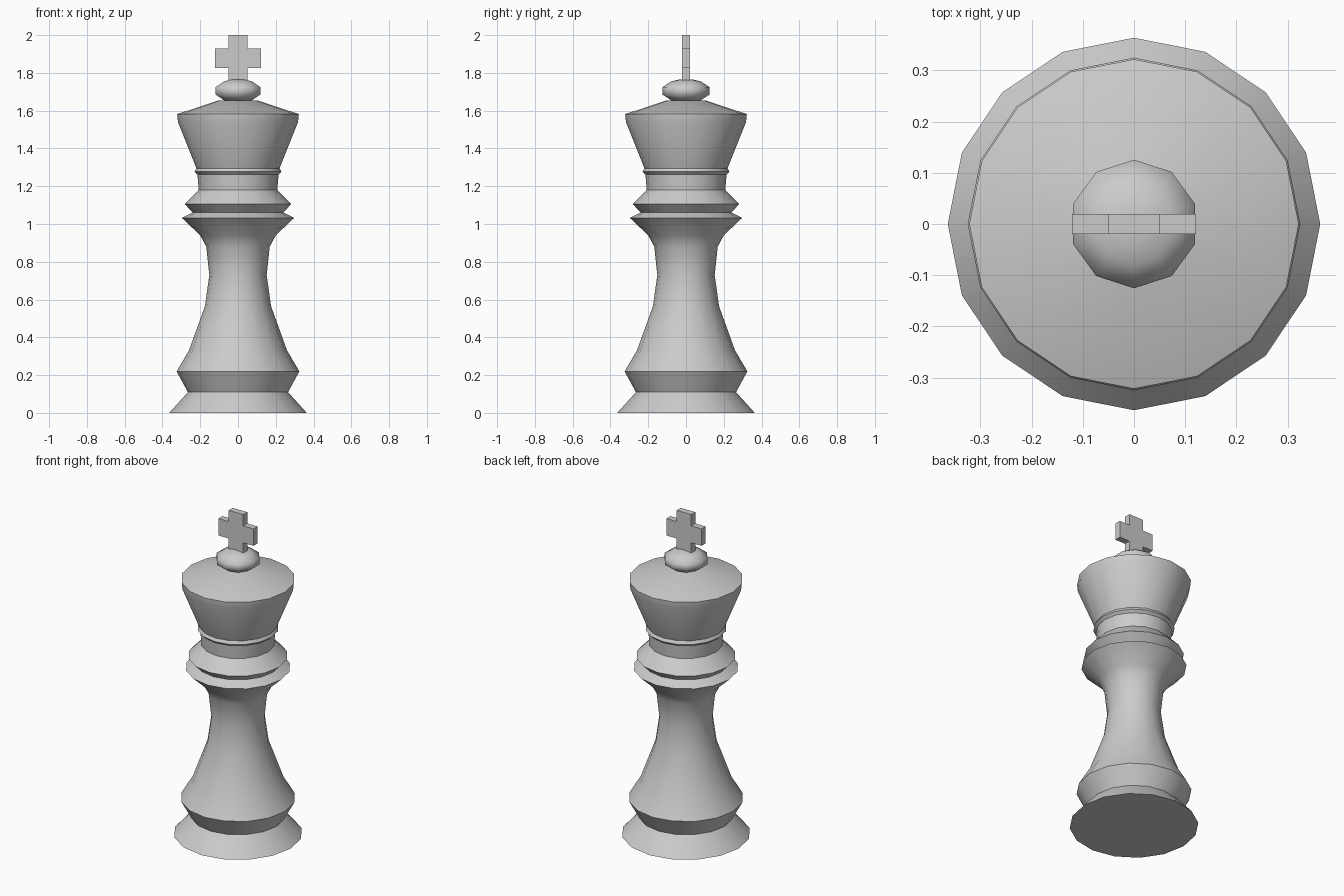
import bpy
import bmesh
import math

cube = bpy.data.objects.get("Cube")
if cube:
    bpy.data.objects.remove(cube, do_unlink=True)

grey = bpy.data.materials.new("plain grey")
grey.use_nodes = True
GREY = (0.6, 0.6, 0.6, 1)
grey.diffuse_color = GREY
grey.node_tree.nodes["Principled BSDF"].inputs["Base Color"].default_value = GREY


def finish(name, bm, angle=None):
    """Turn a bmesh into a named grey object, smooth below the given angle."""
    bmesh.ops.recalc_face_normals(bm, faces=bm.faces)
    mesh = bpy.data.meshes.new(name)
    bm.to_mesh(mesh)
    bm.free()
    mesh.materials.append(grey)
    obj = bpy.data.objects.new(name, mesh)
    bpy.context.collection.objects.link(obj)
    if angle:
        bpy.ops.object.select_all(action="DESELECT")
        obj.select_set(True)
        bpy.context.view_layer.objects.active = obj
        bpy.ops.object.shade_smooth_by_angle(angle=math.radians(angle))
    return obj


def lathe(name, profile, sides, start=0.0, angle=30):
    """Spin (radius, height) points round z and cap both ends."""
    bm = bmesh.new()
    rings = []
    for r, z in profile:
        turns = [start + math.tau * i / sides for i in range(sides)]
        rings.append([bm.verts.new((r * math.cos(t), r * math.sin(t), z)) for t in turns])
    for low, high in zip(rings, rings[1:]):
        for i in range(sides):
            j = (i + 1) % sides
            bm.faces.new((low[i], low[j], high[j], high[i]))
    bm.faces.new(rings[0][::-1])
    bm.faces.new(rings[-1])
    return finish(name, bm, angle)


# Turned body: foot, waist, collars and flared crown
lathe("body", [
    (0.364, 0), (0.265, 0.11), (0.325, 0.22), (0.26, 0.33),
    (0.175, 0.565), (0.152, 0.73), (0.168, 0.88), (0.2, 0.94),
    (0.297, 1.032), (0.24, 1.062), (0.282, 1.105), (0.208, 1.18),
    (0.215, 1.262), (0.23, 1.277), (0.22, 1.295),
    (0.318, 1.54), (0.322, 1.582), (0.1, 1.655),
], 16)

# Flattened ball on the crown
ball = [(0.127 * math.cos(math.radians(a)), 1.705 + 0.062 * math.sin(math.radians(a)))
        for a in (-80, -54, -18, 18, 54, 80)]
ball = [(max(r, 0.03) * 1.04, z) for r, z in ball]
lathe("crown_ball", ball, 10, math.pi / 2, 75)

# Cross: half outline mirrored, then extruded through its thickness
half = [(0.05, 1.74), (0.05, 1.825), (0.121, 1.825),
        (0.121, 1.93), (0.05, 1.93), (0.05, 2.0)]
outline = half + [(-x, z) for x, z in reversed(half)]
bm = bmesh.new()
face = bm.faces.new([bm.verts.new((x, -0.02, z)) for x, z in outline])
moved = bmesh.ops.extrude_face_region(bm, geom=[face], use_keep_orig=True)["geom"]
bmesh.ops.translate(bm, vec=(0, 0.04, 0),
                    verts=[g for g in moved if isinstance(g, bmesh.types.BMVert)])
finish("cross", bm)
